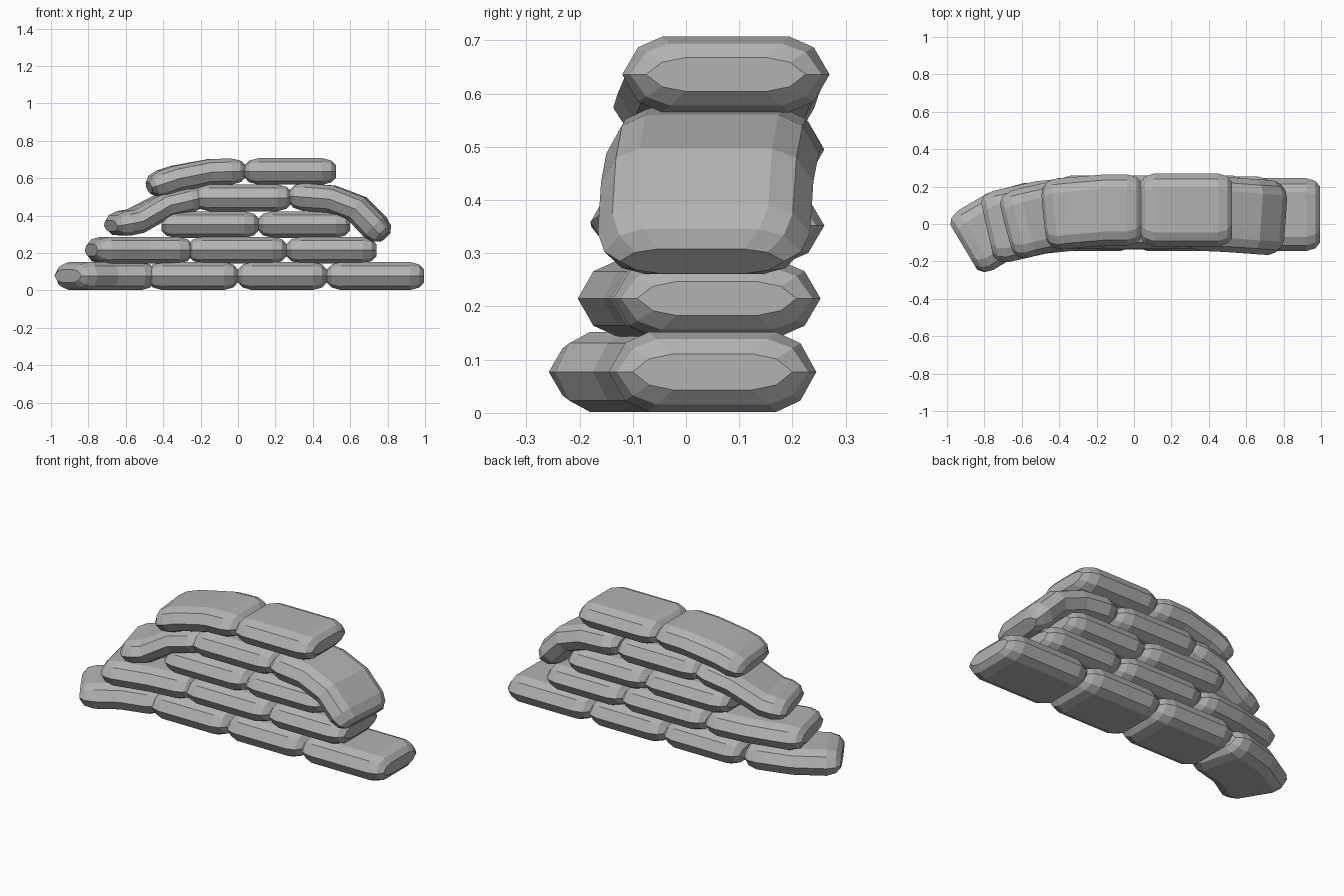
import bpy
import bmesh
from mathutils import Vector

default = bpy.data.objects.get("Cube")
if default:
    bpy.data.objects.remove(default, do_unlink=True)

# One grey cloth material
cloth = bpy.data.materials.new("grey_cloth")
cloth.use_nodes = True
GREY = (0.45, 0.45, 0.45, 1)
cloth.diffuse_color = GREY
cloth.node_tree.nodes["Principled BSDF"].inputs["Base Color"].default_value = GREY

# End taper: distance from tip, height factor, depth lost per side
TAPER = [(0.0, 0.45, 0.045), (0.025, 0.82, 0.015), (0.075, 1.0, 0.0)]


def section(half_depth, half_height, factor):
    """Chamfered pillow outline as (depth, height) pairs."""
    d, h = half_depth, half_height * factor
    quarter = [(d, 0), (d - 0.03, 0.72 * h), (d - 0.075, h)]
    top = quarter + [(-y, z) for y, z in reversed(quarter)]
    return top + [(y, -z) for y, z in reversed(top[1:-1])]


def bag(name, path, half_depth=0.195, half_height=0.075):
    """Loft a stuffed bag along a centre line, narrowing at both ends."""
    points = [Vector(p) for p in path]
    dirs = [(b - a).normalized() for a, b in zip(points, points[1:])]
    stations = [(points[0] + dirs[0] * t, dirs[0], f, s) for t, f, s in TAPER]
    for i in range(1, len(points) - 1):
        stations.append((points[i], (dirs[i - 1] + dirs[i]).normalized(), 1, 0))
    stations += [(points[-1] - dirs[-1] * t, dirs[-1], f, s)
                 for t, f, s in reversed(TAPER)]

    bm = bmesh.new()
    rings = []
    for centre, along, factor, inset in stations:
        across = Vector((0, 0, 1)).cross(along).normalized()
        up = along.cross(across)
        rings.append([bm.verts.new(centre + across * y + up * z)
                      for y, z in section(half_depth - inset, half_height, factor)])
    count = len(rings[0])
    for a, b in zip(rings, rings[1:]):
        for i in range(count):
            j = (i + 1) % count
            bm.faces.new((a[i], a[j], b[j], b[i]))
    bm.faces.new(rings[0])
    bm.faces.new(rings[-1])
    bmesh.ops.recalc_face_normals(bm, faces=bm.faces)
    mesh = bpy.data.meshes.new(name)
    bm.to_mesh(mesh)
    bm.free()
    mesh.materials.append(cloth)
    bpy.context.collection.objects.link(bpy.data.objects.new(name, mesh))


def row(name, joints, y, z, **size):
    """Straight bags laid end to end between the given x positions."""
    for n, (x0, x1) in enumerate(zip(joints, joints[1:]), 1):
        bag(f"{name}_bag_{n}", [(x0, y, z), (x1, y, z)], **size)


# Straight courses
row("bottom_course", [-0.48, 0.0, 0.475, 0.995], 0.05, 0.077)
row("second_course", [-0.265, 0.26, 0.74], 0.058, 0.215, half_height=0.071)
row("third_course", [-0.41, 0.11, 0.6], 0.065, 0.352, half_height=0.071)
row("fourth_course", [-0.23, 0.285], 0.065, 0.495, half_height=0.072)
row("top_course", [0.035, 0.525], 0.075, 0.636, half_height=0.071)

# Angled bags closing the right end
bag("bottom_angled_bag",
    [(-0.91, -0.125, 0.077), (-0.71, -0.005, 0.077), (-0.47, 0.06, 0.077)], 0.185)
bag("second_angled_bag",
    [(-0.785, -0.03, 0.215), (-0.5, 0.035, 0.215), (-0.255, 0.06, 0.215)],
    half_height=0.071)

# Slumped bags hanging over the ends
bag("right_slumped_bag",
    [(-0.68, -0.02, 0.345), (-0.55, 0.015, 0.37), (-0.39, 0.05, 0.455),
     (-0.19, 0.07, 0.498)], 0.185, 0.066)
bag("left_slumped_bag",
    [(0.28, 0.06, 0.505), (0.5, 0.05, 0.488), (0.64, 0.04, 0.435),
     (0.785, 0.03, 0.285)], 0.2, 0.074)
bag("top_slumped_bag",
    [(-0.475, 0.045, 0.55), (-0.33, 0.06, 0.598), (-0.15, 0.075, 0.632),
     (0.04, 0.075, 0.638)], 0.19, 0.07)
